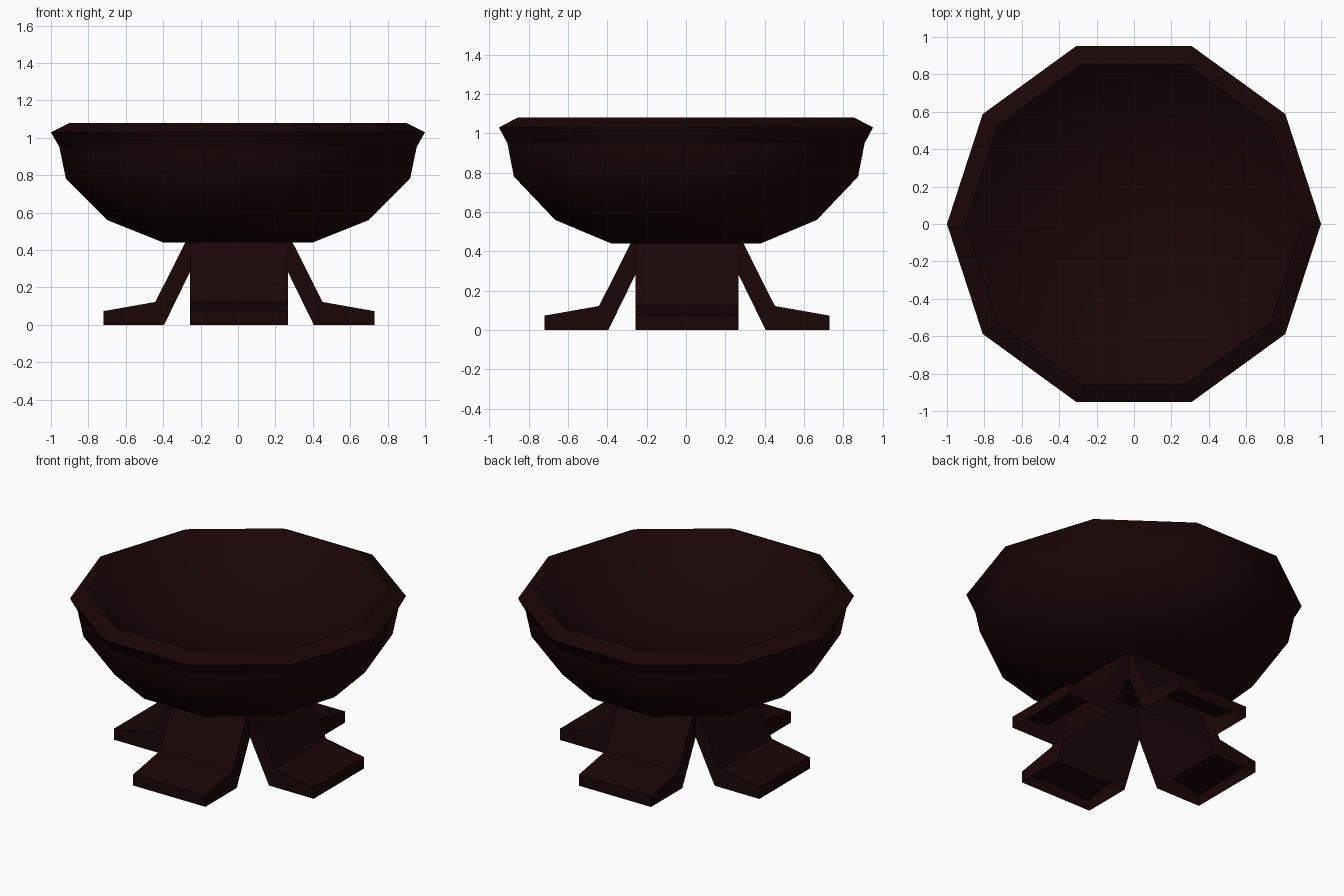
import bpy, bmesh, math
from mathutils import Matrix

if "Cube" in bpy.data.objects:
    bpy.data.objects.remove(bpy.data.objects["Cube"])

wood = bpy.data.materials.new("dark brown")
wood.diffuse_color = (0.0105, 0.0017, 0.0017, 1)
wood.use_nodes = True
wood.node_tree.nodes["Principled BSDF"].inputs["Base Color"].default_value = wood.diffuse_color


def make_object(name, bm):
    mesh = bpy.data.meshes.new(name)
    bm.to_mesh(mesh)
    bm.free()
    mesh.materials.append(wood)
    obj = bpy.data.objects.new(name, mesh)
    bpy.context.collection.objects.link(obj)
    return obj


# Ten-sided bowl: radius, height, from outer bottom over the rim to inner bottom
SIDES = 10
profile = [(0.40, 0.44), (0.70, 0.56), (0.92, 0.78), (0.955, 0.95),
           (1.00, 1.03), (0.90, 1.08),
           (0.70, 0.92), (0.40, 0.79)]
INNER_CENTRE = 0.74
flat_bands = (4,)  # the rim top is faceted, the rest is smooth
bm = bmesh.new()
rings = []
for r, z in profile:
    rings.append([bm.verts.new((r * math.cos(2 * math.pi * i / SIDES),
                                r * math.sin(2 * math.pi * i / SIDES), z))
                  for i in range(SIDES)])
for band, (a, b) in enumerate(zip(rings, rings[1:])):
    for i in range(SIDES):
        j = (i + 1) % SIDES
        bm.faces.new((a[i], a[j], b[j], b[i])).smooth = band not in flat_bands
for i in range(SIDES):  # crisp line under the rim
    bm.edges.get((rings[3][i], rings[3][(i + 1) % SIDES])).smooth = False
bm.faces.new(rings[0][::-1]).smooth = True
centre = bm.verts.new((0, 0, INNER_CENTRE))
for i in range(SIDES):
    bm.faces.new((rings[-1][i], rings[-1][(i + 1) % SIDES], centre)).smooth = True
make_object("bowl", bm)

# Four splayed legs with flat feet, hollow and open underneath
leg_profile = [(0.40, 0), (0.725, 0), (0.725, 0.073), (0.447, 0.122),
               (0.282, 0.45), (0.18, 0.45)]
HALF = 0.262
for k, name in enumerate(("right_leg", "back_leg", "left_leg", "front_leg")):
    bm = bmesh.new()
    near, far = ([bm.verts.new((x, y, z)) for x, z in leg_profile]
                 for y in (-HALF, HALF))
    bm.faces.new(near)
    bm.faces.new(far[::-1])
    for i in range(len(leg_profile)):
        j = (i + 1) % len(leg_profile)
        if i not in (0, 4):  # sole and hidden top stay open
            bm.faces.new((near[j], near[i], far[i], far[j]))
    bm.transform(Matrix.Translation((0.005, 0.005, 0))
                 @ Matrix.Rotation(k * math.pi / 2, 4, 'Z'))
    make_object(name, bm)
